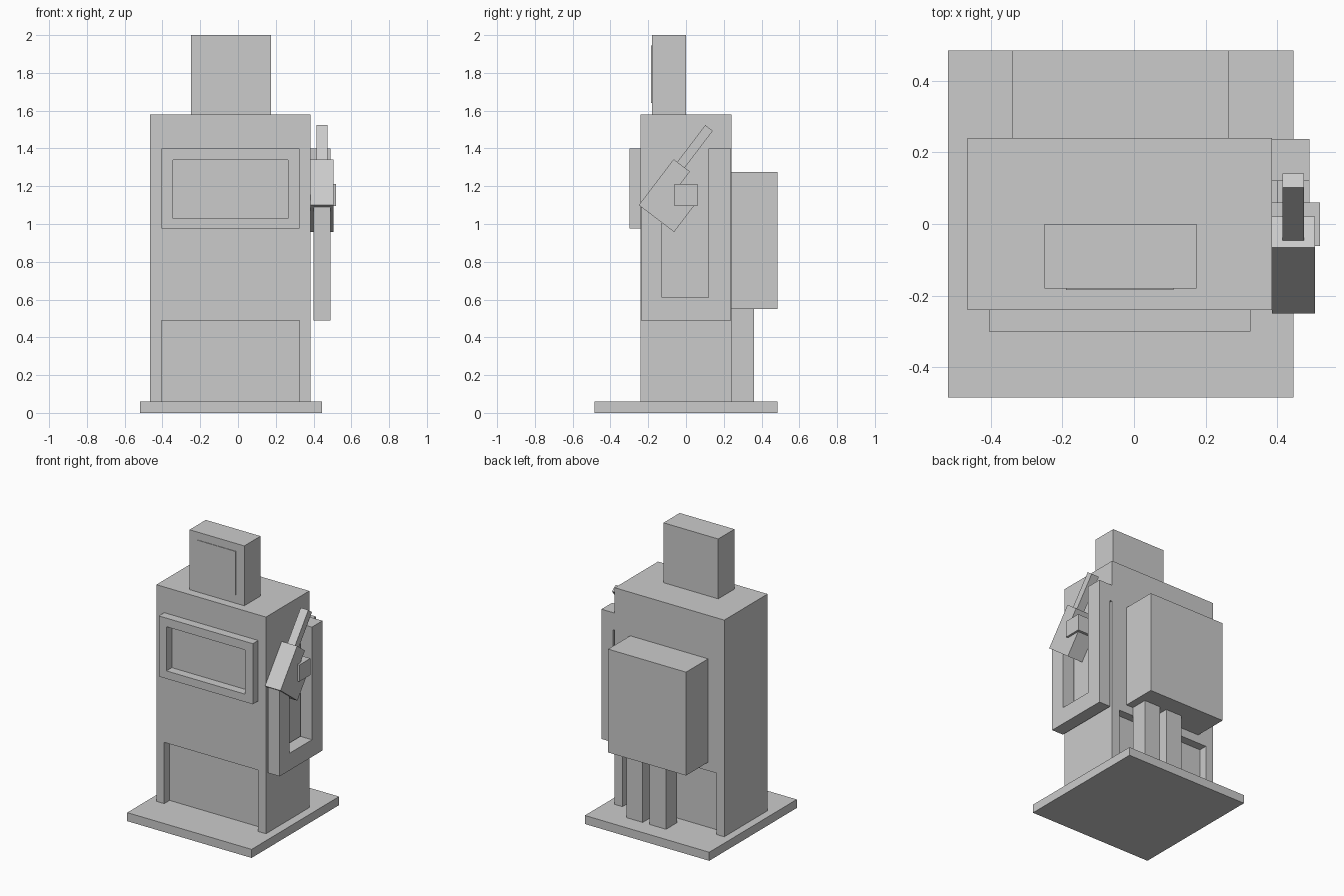
import bpy
import bmesh
from mathutils import Vector

if "Cube" in bpy.data.objects:
    bpy.data.objects.remove(bpy.data.objects["Cube"])

# Single flat colour
grey = bpy.data.materials.new("plain_grey")
grey.use_nodes = True
colour = (0.6, 0.6, 0.6, 1)
grey.diffuse_color = colour
grey.node_tree.nodes["Principled BSDF"].inputs["Base Color"].default_value = colour


def finish(name, bm):
    bmesh.ops.recalc_face_normals(bm, faces=bm.faces)
    mesh = bpy.data.meshes.new(name)
    bm.to_mesh(mesh)
    bm.free()
    mesh.materials.append(grey)
    obj = bpy.data.objects.new(name, mesh)
    bpy.context.collection.objects.link(obj)
    return obj


def box(name, x, y, z):
    """Box from (low, high) ranges."""
    bm = bmesh.new()
    bmesh.ops.create_cube(bm, size=1)
    for v in bm.verts:
        v.co = [r[0] + (c + 0.5) * (r[1] - r[0]) for c, r in zip(v.co, (x, y, z))]
    return finish(name, bm)


def side_prism(name, points, x):
    """Profile of (y, z) points extruded along x."""
    bm = bmesh.new()
    face = bm.faces.new([bm.verts.new((x[0], y, z)) for y, z in points])
    moved = bmesh.ops.extrude_face_region(bm, geom=[face])["geom"]
    verts = [g for g in moved if isinstance(g, bmesh.types.BMVert)]
    bmesh.ops.translate(bm, verts=verts, vec=(x[1] - x[0], 0, 0))
    return finish(name, bm)


def cut(obj, *ranges):
    """Subtract a box from the object."""
    cutter = box("cutter", *ranges)
    cutter.hide_render = True
    mod = obj.modifiers.new("cut", "BOOLEAN")
    mod.operation = "DIFFERENCE"
    mod.solver = "EXACT"
    mod.object = cutter
    bpy.context.view_layer.objects.active = obj
    bpy.ops.object.modifier_apply(modifier=mod.name)
    bpy.data.objects.remove(cutter)


# Base and cabinet with a recess at the foot of the front and back
box("base", (-0.52, 0.445), (-0.485, 0.485), (0, 0.06))
cabinet = box("cabinet", (-0.465, 0.385), (-0.24, 0.24), (0.06, 1.58))
for y in ((-0.4, -0.18), (0.18, 0.4)):
    cut(cabinet, (-0.405, 0.325), y, (-0.1, 0.49))

# Display surround, open through to the cabinet
display = box("display_frame", (-0.405, 0.325), (-0.3, -0.24), (0.975, 1.4))
cut(display, (-0.345, 0.265), (-0.4, -0.2), (1.03, 1.34))

# Top sign with a thin front plate
box("top_sign", (-0.25, 0.175), (-0.18, 0), (1.58, 2))
box("sign_plate", (-0.19, 0.11), (-0.184, -0.18), (1.64, 1.945))

# Rear tank and its two pipes
box("rear_tank", (-0.34, 0.265), (0.24, 0.485), (0.55, 1.275))
for name, x in (("left_pipe", (0.084, 0.21)), ("right_pipe", (-0.097, 0.03))):
    box(name, x, (0.24, 0.36), (0.06, 0.55))

# Square hose looping down the side, joined to the cabinet at the top
side_prism("hose", [(-0.238, 1.1), (-0.238, 0.49), (0.237, 0.49), (0.237, 1.4),
                    (0.12, 1.4), (0.12, 0.61), (-0.128, 0.61), (-0.128, 1.06)],
           (0.4, 0.49))
box("hose_joint", (0.385, 0.4), (0.12, 0.237), (1.28, 1.4))

# Tilted nozzle: along is the spout direction, across points to the rear
corner = Vector((-0.25, 1.1))
along = Vector((0.605, 0.796))
across = Vector((0.796, -0.605))


def tilted(points):
    return [tuple(corner + along * a + across * c) for a, c in points]


side_prism("nozzle_handle", tilted([(0, 0), (0.305, 0), (0.305, 0.108), (0.175, 0.108),
                                    (0.175, 0.235), (0, 0.235)]), (0.385, 0.505))
side_prism("nozzle_spout", tilted([(0.3, 0.024), (0.55, 0.024), (0.55, 0.074),
                                   (0.3, 0.074)]), (0.415, 0.475))
box("nozzle_holder", (0.385, 0.52), (-0.062, 0.06), (1.095, 1.212))
